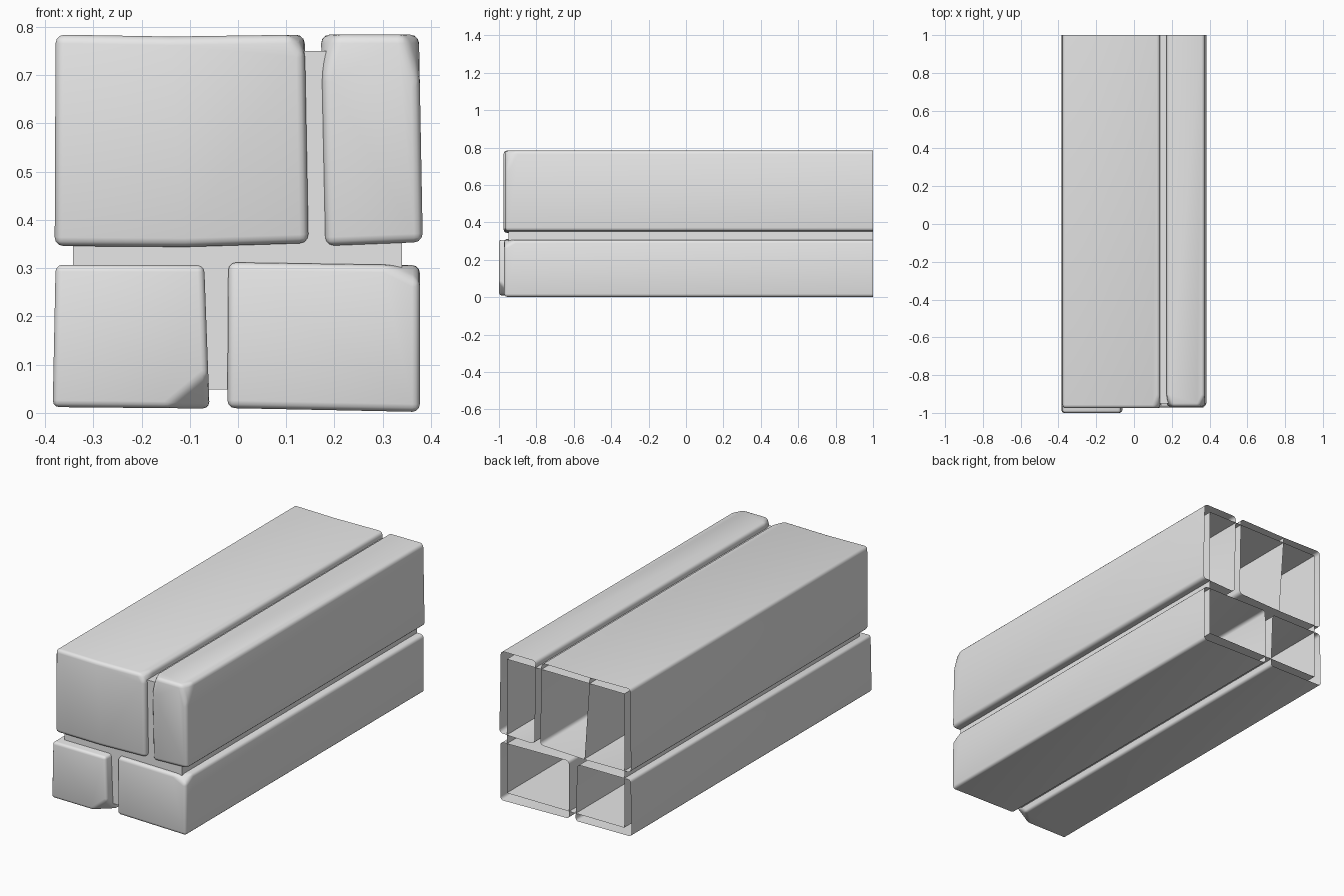
import bpy, bmesh, math
from mathutils import Vector

cube = bpy.data.objects.get("Cube")
if cube:
    bpy.data.objects.remove(cube, do_unlink=True)

GREY = (0.8, 0.8, 0.8, 1)
stone = bpy.data.materials.new("plain grey stone")
stone.use_nodes = True
stone.diffuse_color = GREY
stone.node_tree.nodes["Principled BSDF"].inputs["Base Color"].default_value = GREY

BACK = 1.0


def open_block(name, outline, front, bevel=0.0, chips=()):
    """Hollow block: an x-z outline run from the front to an open back."""
    bm = bmesh.new()
    near = [bm.verts.new((x, front, z)) for x, z in outline]
    far = [bm.verts.new((x, BACK, z)) for x, z in outline]
    bm.faces.new(near)
    n = len(outline)
    for i in range(n):
        j = (i + 1) % n
        bm.faces.new((near[j], near[i], far[i], far[j]))

    # Knock off front corners: corner index, then size along x, y and z
    corners = [v.co.copy() for v in near]
    for index, dx, dy, dz in chips:
        c = corners[index]
        sx = 1 if dx > 0 else -1
        sz = 1 if dz > 0 else -1
        normal = Vector((-sx / abs(dx), -1 / dy, -sz / abs(dz)))
        cut = bmesh.ops.bisect_plane(
            bm, geom=bm.verts[:] + bm.edges[:] + bm.faces[:],
            plane_co=c + Vector((dx, 0, 0)), plane_no=normal, clear_outer=True)
        rim = [e for e in cut["geom_cut"] if isinstance(e, bmesh.types.BMVert)]
        bmesh.ops.contextual_create(bm, geom=rim)

    # Worn, rounded edges
    if bevel:
        sharp = [e for e in bm.edges if len(e.link_faces) == 2
                 and e.calc_face_angle(0) > math.radians(25)]
        bmesh.ops.bevel(bm, geom=sharp, offset=bevel, segments=3, profile=0.5,
                        affect='EDGES', clamp_overlap=True)
    bmesh.ops.recalc_face_normals(bm, faces=bm.faces[:])
    return finish(name, bm, smooth=bevel > 0)


def finish(name, bm, smooth=False):
    mesh = bpy.data.meshes.new(name)
    bm.to_mesh(mesh)
    bm.free()
    mesh.materials.append(stone)
    obj = bpy.data.objects.new(name, mesh)
    bpy.context.collection.objects.link(obj)
    if smooth:
        bpy.ops.object.select_all(action='DESELECT')
        obj.select_set(True)
        bpy.context.view_layer.objects.active = obj
        bpy.ops.object.shade_smooth_by_angle(angle=math.radians(40))
    return obj


# Four uneven bricks
open_block("large_upper_brick",
           [(-0.38, 0.346), (-0.11, 0.344), (0.146, 0.352),
            (0.138, 0.784), (-0.14, 0.78), (-0.378, 0.784)],
           -0.975, 0.018, [(3, -0.03, 0.07, -0.04)])
open_block("narrow_upper_brick",
           [(0.181, 0.346), (0.383, 0.354), (0.375, 0.784), (0.172, 0.784)],
           -0.967, 0.018, [(3, 0.03, 0.06, -0.1), (2, -0.03, 0.06, -0.1)])
open_block("small_lower_brick",
           [(-0.384, 0.012), (-0.059, 0.009), (-0.07, 0.306), (-0.378, 0.307)],
           -1.0, 0.014, [(1, -0.09, 0.08, 0.075)])
open_block("wide_lower_brick",
           [(-0.022, 0.01), (0.377, 0.002), (0.377, 0.306), (-0.02, 0.312)],
           -0.972, 0.016, [(2, -0.07, 0.06, -0.035)])

# Recessed mortar core
open_block("mortar_core",
           [(-0.342, 0.048), (0.34, 0.048), (0.34, 0.75), (-0.342, 0.75)], -0.95)

# Thin wall dividing the large brick inside
bm = bmesh.new()
bm.faces.new([bm.verts.new(p) for p in (
    (-0.112, -0.95, 0.347), (-0.112, BACK, 0.347),
    (-0.142, BACK, 0.778), (-0.142, -0.95, 0.778))])
finish("inner_partition", bm)
